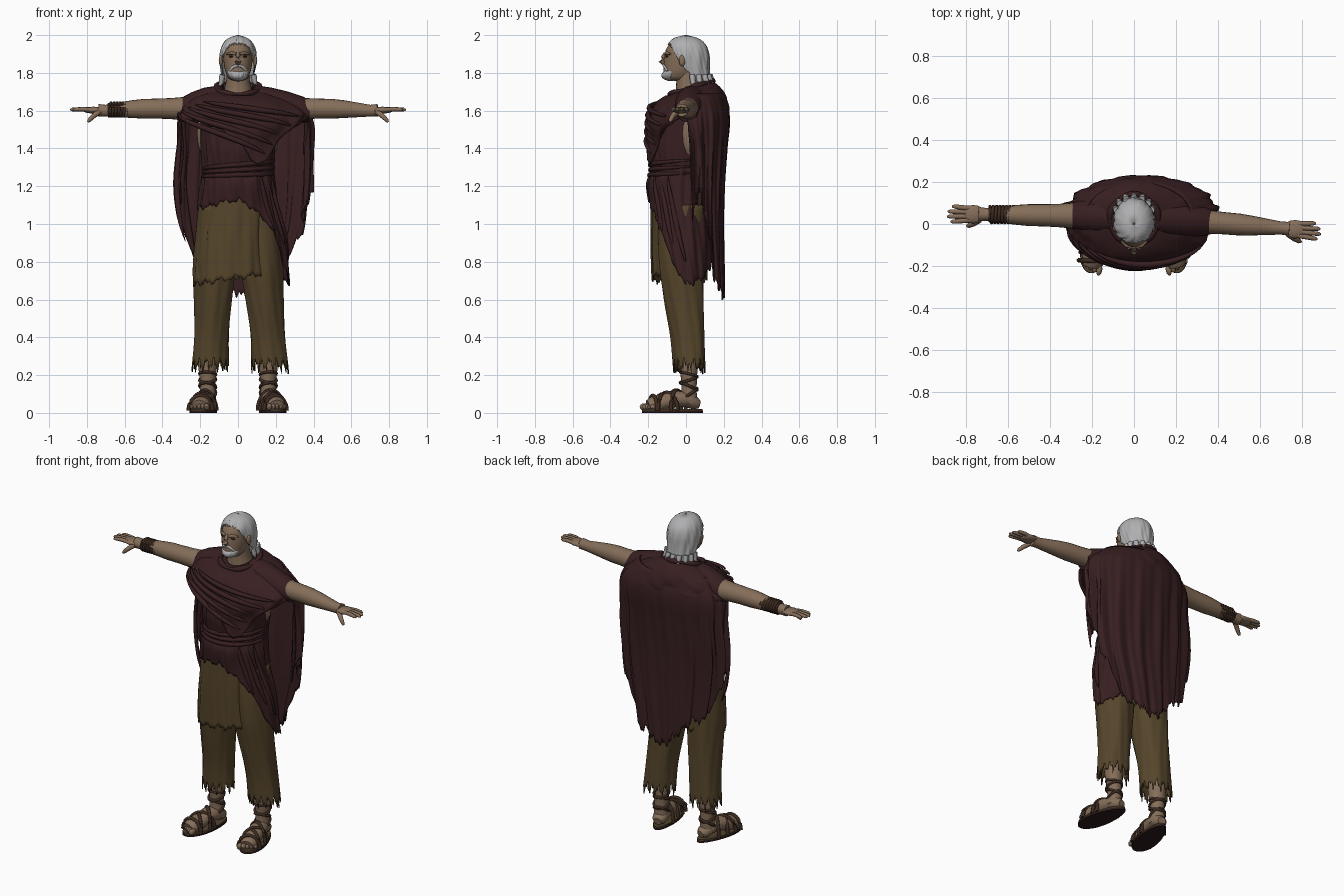
import bpy, bmesh, math
from math import sin, cos, pi
from mathutils import Vector

if "Cube" in bpy.data.objects:
    bpy.data.objects.remove(bpy.data.objects["Cube"])


def material(name, r, g, b):
    m = bpy.data.materials.new(name)
    m.use_nodes = True
    m.diffuse_color = (r, g, b, 1)
    bsdf = m.node_tree.nodes["Principled BSDF"]
    bsdf.inputs["Base Color"].default_value = (r, g, b, 1)
    bsdf.inputs["Roughness"].default_value = 0.85
    return m


skin = material("tan skin", .235, .155, .1)
cloth = material("maroon cloth", .039, .0135, .015)
olive = material("olive cloth", .092, .06, .024)
white = material("silver hair", .43, .43, .44)
leather = material("dark leather", .045, .024, .015)
footbed = material("worn footbed", .08, .055, .025)
soles = material("sole brown", .025, .01, .01)


def curve_at(rows, t):
    """Smooth interpolation of rows whose first entry is the parameter."""
    if rows[0][0] > rows[-1][0]:
        rows = rows[::-1]
    t = min(max(t, rows[0][0]), rows[-1][0])
    i = 0
    while i < len(rows) - 2 and t > rows[i + 1][0]:
        i += 1
    a, b = rows[i], rows[i + 1]
    p, q = rows[max(i - 1, 0)], rows[min(i + 2, len(rows) - 1)]
    h = b[0] - a[0]
    s = (t - a[0]) / h
    out = []
    for k in range(1, len(a)):
        ma = (b[k] - p[k]) / (b[0] - p[0]) * h
        mb = (q[k] - a[k]) / (q[0] - a[0]) * h
        out.append(a[k] * (1 + 2 * s) * (1 - s) ** 2 + ma * s * (1 - s) ** 2
                   + b[k] * s * s * (3 - 2 * s) + mb * s * s * (s - 1))
    return out


def skin_rings(name, rings, mat, closed=True, cap=False, thick=0):
    """Join rings of points into one smooth surface."""
    bm = bmesh.new()
    grid = [[bm.verts.new(p) for p in ring] for ring in rings]
    n = len(grid[0])
    for r, s in zip(grid, grid[1:]):
        for i in range(n if closed else n - 1):
            k = (i + 1) % n
            bm.faces.new((r[i], r[k], s[k], s[i]))
    if cap:
        bm.faces.new(grid[0])
        bm.faces.new(grid[-1])
    bmesh.ops.recalc_face_normals(bm, faces=bm.faces)
    for f in bm.faces:
        f.smooth = True
    for e in bm.edges:
        e.smooth = e.calc_face_angle(0) < 0.9
    mesh = bpy.data.meshes.new(name)
    bm.to_mesh(mesh)
    bm.free()
    mesh.materials.append(mat)
    ob = bpy.data.objects.new(name, mesh)
    bpy.context.collection.objects.link(ob)
    if thick:
        ob.modifiers.new("thickness", "SOLIDIFY").thickness = thick
    return ob


def column(name, rows, mat, nu=64, nv=24, hem=None, fold=0, freq=9, arc=None,
           cap=False, thick=0, lean=0, taper=0, twist=2):
    """Upright shell; rows are (z, centre x, centre y, radius x, radius y), top first."""
    a0, a1 = arc or (0, 2 * pi)
    rings = []
    for j in range(nv + 1):
        v, ring = j / nv, []
        for i in range(nu):
            a = a0 + (a1 - a0) * i / (nu - 1 if arc else nu)
            top = rows[0][0]
            z = top + ((hem(a) if hem else rows[-1][0]) - top) * v
            cx, cy, rx, ry = curve_at(rows, z)
            w = 1 + fold * min(1, 2 * v) * (sin(freq * a + twist * v)
                                           + .5 * sin((2 * freq + 1) * a - 2 * twist * v))
            ring.append((cx + rx * w * cos(a) * (1 - taper * sin(a)), cy + ry * w * sin(a),
                         z + lean * (sin(a) - 1) * (1 - v)))
        rings.append(ring)
    return skin_rings(name, rings, mat, not arc, cap, thick)


def tube(name, pts, mat, n=12, flat=1, loop=False):
    """Tube through (x, y, z, radius) points; flat scales its height."""
    rings = []
    for i, p in enumerate(pts):
        a = pts[i - 1] if i or loop else p
        b = pts[(i + 1) % len(pts)] if i < len(pts) - 1 or loop else p
        t = (Vector(b[:3]) - Vector(a[:3])).normalized()
        side = t.cross(Vector((0, 0, 1)) if abs(t.z) < .9 else Vector((0, 1, 0))).normalized()
        up = side.cross(t) * flat
        rings.append([Vector(p[:3]) + p[3] * (cos(k * 2 * pi / n) * side + sin(k * 2 * pi / n) * up)
                      for k in range(n)])
    return skin_rings(name, rings + rings[:1] if loop else rings, mat, cap=not loop)


def crease(name, rows, a0, z0, a1, z1, r):
    """Raised cloth fold lying on a column, from one angle and height to another."""
    pts = []
    for t in [i / 24 for i in range(25)]:
        a, z = a0 + (a1 - a0) * t, z0 + (z1 - z0) * t
        cx, cy, rx, ry = curve_at(rows, z)
        pts.append((cx + rx * cos(a), cy + ry * sin(a), z, .002 + r * sin(pi * t) ** .6))
    tube(name, pts, cloth, 8)


def blob(name, c, r, mat, n=16):
    rings = [[(c[0] + r[0] * sin(t) * cos(k * 2 * pi / n), c[1] + r[1] * sin(t) * sin(k * 2 * pi / n),
               c[2] + r[2] * cos(t)) for k in range(n)]
             for t in [.02 + (pi - .04) * j / 10 for j in range(11)]]
    return skin_rings(name, rings, mat, cap=True)


def jag(a, amp):
    """Torn-edge offset."""
    return amp * (abs((a * 2.3) % 1 - .5) + .8 * abs((a * 5.9) % 1 - .5) - .4)


def hem_line(front, back, amp):
    """Hem height by sideways direction, separately for front and back."""
    return lambda a: curve_at(front if sin(a) < 0 else back, cos(a))[0] + jag(a, amp)


# Head and neck
column("head", [(1.985, 0, 0, .01, .01), (1.97, 0, -.005, .045, .06), (1.93, 0, -.01, .072, .093),
                (1.88, 0, -.012, .077, .102), (1.83, 0, -.018, .072, .1), (1.79, 0, -.03, .06, .088),
                (1.765, 0, -.04, .042, .06), (1.755, 0, -.04, .01, .01)], skin, 32, cap=True)
tube("neck", [(0, .03, 1.6, .1), (0, .02, 1.7, .075), (0, .01, 1.76, .062), (0, 0, 1.84, .06)], skin, 24)
tube("nose", [(0, -.108, 1.905, .009), (0, -.122, 1.88, .012), (0, -.13, 1.863, .016),
              (0, -.115, 1.85, .012)], skin)
column("hair", [(2, 0, 0, .006, .006), (1.985, 0, 0, .05, .062), (1.95, 0, .005, .083, .1),
                (1.9, 0, .01, .096, .112), (1.84, 0, .02, .094, .104), (1.78, 0, .04, .086, .088),
                (1.7, 0, .055, .09, .09)], white, 140, 24, fold=.024, freq=11, twist=5, thick=.006,
       hem=lambda a: curve_at([(-1, 1.955), (-.8, 1.94), (-.5, 1.87), (-.15, 1.79), (.2, 1.75),
                               (1, 1.7)], sin(a))[0] + jag(a * 2, .025))
for k in range(9):
    a = pi * (k - .5) / 7
    tube("nape_curl", [(.085 * cos(a), .05 + .075 * sin(a), 1.79, .016),
                       (.09 * cos(a), .055 + .085 * sin(a), 1.75, .014),
                       (.105 * cos(a), .055 + .1 * sin(a), 1.72 + .012 * cos(3 * k), .004)], white, 8)
column("beard", [(1.825, 0, -.022, .068, .092), (1.8, 0, -.032, .062, .096), (1.775, 0, -.04, .046, .083),
                 (1.757, 0, -.045, .02, .05)], white, 60, 12, fold=.015, freq=15,
       arc=(pi + .5, 2 * pi - .5), lean=.006, thick=.006)
for s, side in ((1, "left"), (-1, "right")):
    tube(side + "_moustache", [(0, -.117, 1.839, .007), (s * .022, -.113, 1.834, .008),
                               (s * .042, -.098, 1.812, .006)], white, 8)
    tube(side + "_brow", [(s * .01, -.111, 1.9, .008), (s * .035, -.103, 1.905, .009),
                          (s * .06, -.083, 1.9, .005)], skin, 8)
    blob(side + "_eye", (s * .034, -.1, 1.887), (.014, .009, .006), leather)
    blob(side + "_ear", (s * .09, -.02, 1.865), (.012, .018, .03), skin)

# Tunic, wrapped around the body and hanging lower on the left hip
tunic = [(1.68, 0, .02, .17, .13), (1.6, 0, .01, .2, .175), (1.5, 0, 0, .2, .185),
         (1.4, 0, -.01, .195, .19), (1.28, 0, -.02, .188, .168), (1.22, 0, -.03, .195, .178),
         (1.1, 0, -.03, .21, .165), (.9, .015, -.02, .24, .165), (.66, .02, .01, .255, .13)]
column("tunic", tunic, cloth, 160, 36, fold=.022, freq=13, twist=5, thick=.006,
       hem=hem_line([(-1, 1.08), (0, 1.12), (.5, 1.05), (.8, .93), (1, .68)],
                    [(-1, 1.08), (0, .85), (1, .68)], .05))
for k in range(3):
    crease("waist_fold", tunic, pi - .1, 1.25 + .02 * k, 2 * pi + .3, 1.27 + .035 * k, .011)
    crease("hip_fold", tunic, 2 * pi - .9 + .25 * k, 1.25, 2 * pi - .65 + .35 * k, .96 - .08 * k, .012)

# Mantle over the shoulders with its diagonal front edge
mantle = [(1.765, 0, .035, .085, .085), (1.74, 0, .025, .15, .14), (1.69, .01, .02, .25, .185),
          (1.61, .025, .015, .335, .21), (1.55, .025, .01, .35, .215), (1.45, .01, 0, .28, .21),
          (1.28, 0, -.02, .22, .2)]
column("mantle", mantle, cloth, 160, 36, fold=.022, freq=7, twist=8, lean=.035, thick=.01,
       hem=hem_line([(-1, 1.57), (-.5, 1.52), (0, 1.43), (.4, 1.32), (.6, 1.34), (.85, 1.5), (1, 1.57)],
                    [(-1, 1.57), (0, 1.48), (1, 1.57)], .02))
tube("neck_fold", [(.115 * cos(a), .025 + .115 * sin(a), 1.722 + .035 * sin(a), .013 + .004 * sin(5 * a))
                   for a in [i * pi / 20 for i in range(40)]], cloth, 10, loop=True)
for k in range(5):
    crease("chest_fold", mantle, pi + .15 + .17 * k, 1.59 + .015 * k, 2 * pi - .95 + .1 * k, 1.37 + .05 * k, .013)

# Long cape down the back with a torn hem
column("cape", [(1.69, .02, .05, .25, .15), (1.57, .035, .06, .345, .172), (1.4, .035, .07, .35, .147),
                (1.2, .03, .07, .355, .13), (1, .03, .07, .335, .125), (.8, .02, .08, .29, .12),
                (.58, .01, .09, .25, .115)], cloth, 200, 40, fold=.045, freq=15, twist=1.5,
       arc=(-.3, pi + .3), thick=.008,
       hem=lambda a: curve_at([(-1, 1.12), (-.93, .87), (-.6, .78), (0, .62), (.5, .66), (.78, .7),
                               (.88, .9), (.96, 1), (1, 1.18)], cos(a))[0] + jag(a * 1.7, .08))

# Olive skirt and trousers
column("skirt", [(1.2, 0, -.03, .18, .155), (1.05, -.01, -.03, .195, .155), (.9, -.02, -.035, .2, .15),
                 (.7, -.025, -.035, .208, .145)], olive, 140, 20, fold=.022, freq=11, thick=.006,
       hem=lambda a: .71 + jag(a, .05) + .03 * cos(a))
for s, side in ((1, "left"), (-1, "right")):
    column(side + "_trouser_leg", [(1.1, s * .1, -.02, .11, .13), (.8, s * .122, -.025, .114, .118),
                                   (.6, s * .135 + .004, -.01, .1, .105),
                                   (.4, s * .15 + .009, .01, .091, .09),
                                   (.2, s * .162 + .012, .02, .1, .085)],
           olive, 120, 28, fold=.026, freq=5, twist=4 * s, thick=.006,
           hem=lambda a: .25 + jag(a + s, .13))

    # Arms, hands and the mantle draped over each shoulder
    def reach(x, z, r, dy=0):
        return (s * x, (.04 - .085 * x if s > 0 else .035 + .015 * x) + dy, z, r)

    out = .06 if s > 0 else 0
    tube(side + "_shoulder_drape", [reach(.08, 1.655, .08), reach(.16, 1.64, .084),
                                    reach(.22 + out / 2, 1.622, .08), reach(.27 + out, 1.606, .07),
                                    reach(.325 + out, 1.588, .052)], cloth, 24)
    blob(side + "_flank", (s * .165, .015, 1.48), (.052, .045, .13), skin)
    tube(side + "_arm", [reach(.12, 1.6, .07), reach(.25, 1.61, .066), reach(.35, 1.611, .056),
                         reach(.42, 1.611, .053), reach(.5, 1.61, .052), reach(.56, 1.608, .047),
                         reach(.63, 1.604, .039), reach(.7, 1.6, .031), reach(.74, 1.602, .033)],
         skin, 20)
    palm = reach(.765, 1.603, 0)
    blob(side + "_palm", palm[:3], (.058, .044, .018), skin)
    for k, tip in enumerate((.872, .888, .885, .865)):
        dy = -.032 + .021 * k
        tube(side + "_finger", [reach(.78, 1.605, .0115, dy * .9), reach(.82, 1.608, .012, dy),
                                reach(tip - .012, 1.606, .01, dy * 1.15),
                                reach(tip, 1.603, .005, dy * 1.15)], skin, 8)
    tube(side + "_thumb", [reach(.735, 1.595, .016, -.025), reach(.765, 1.572, .014, -.045),
                           reach(.787, 1.55, .011, -.055), reach(.795, 1.54, .005, -.057)], skin, 8)

    # Sandalled feet, modelled straight and then turned outwards
    foot = [column(side + "_sole", [(.012, 0, 0, .066, .165), (0, 0, 0, .066, .165)], soles, 40, 2,
                   cap=True, taper=.2),
            column(side + "_footbed", [(.02, 0, 0, .064, .163), (.012, 0, 0, .065, .164)], footbed, 40, 2,
                   cap=True, taper=.2),
            tube(side + "_foot", [(0, .145, .045, .025), (0, .125, .05, .04), (0, .08, .07, .048),
                                  (0, .02, .075, .05), (0, -.05, .057, .051), (0, -.1, .044, .052),
                                  (0, -.13, .035, .04)], skin, 20, .85),
            tube(side + "_ankle", [(0, .09, .05, .045), (0, .09, .12, .04), (0, .09, .18, .042),
                                   (0, .085, .26, .052), (0, .08, .36, .058)], skin, 20)]
    for k in range(5):
        size = .019 - .0018 * k
        foot.append(blob(side + "_toe", (s * (-.042 + .022 * k), -.142 + .007 * k, .032),
                         (size * .75, size * 1.4, size), skin, 10))
    for y, h, skew in ((-.105, .08, .01), (-.05, .088, -.04), (-.03, .096, .045), (.02, .108, -.04)):
        foot.append(tube(side + "_strap", [(.063 * cos(a), y + skew * cos(a), .012 + h * sin(a), .0105)
                                           for a in [i * pi / 14 for i in range(15)]], leather, 8))
    for z, tilt in ((.1, .03), (.14, -.02), (.175, .015), (.205, -.012)):
        foot.append(tube(side + "_ankle_strap", [(.043 * cos(a), .088 + .045 * sin(a), z + tilt * sin(a), .008)
                                                 for a in [i * pi / 12 for i in range(24)]],
                         leather, 8, loop=True))
    for ob in foot:
        ob.location = (s * .178, -.072, 0)
        ob.rotation_euler.z = s * .2

# Wound leather cuff on the right wrist
tube("wrist_wrap", [(-.575 - .11 * t, .045 + .038 * cos(t * 14 * pi), 1.606 + .035 * sin(t * 14 * pi), .0085)
                    for t in [i / 140 for i in range(141)]], leather, 8)
tube("wrist_band", [(-.575, .044, 1.607, .042), (-.69, .045, 1.602, .037)], leather, 20)
